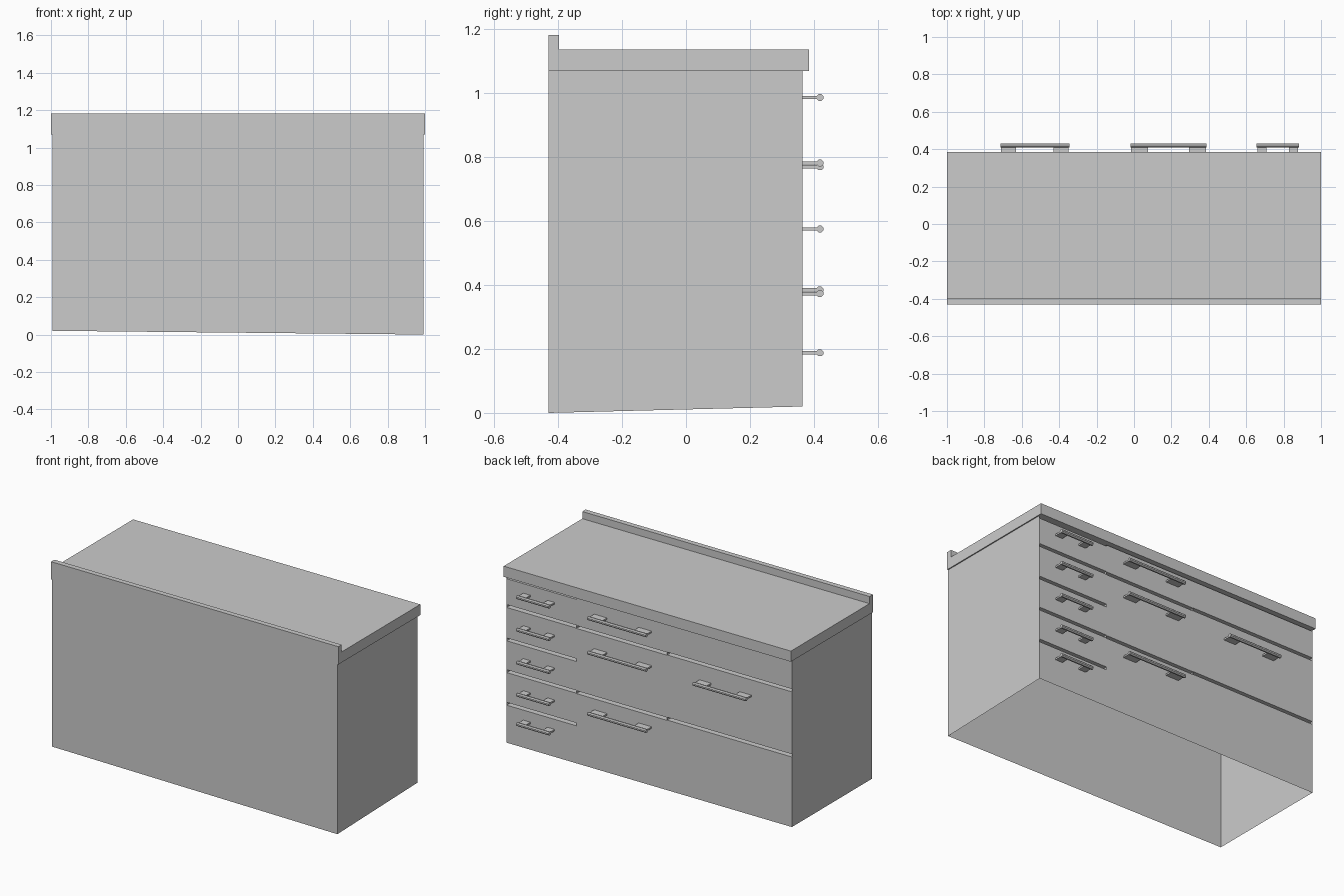
import bpy, bmesh
from math import pi
from mathutils import Vector, Matrix

if "Cube" in bpy.data.objects:
    bpy.data.objects.remove(bpy.data.objects["Cube"])

BACK, FRONT, HALF = -0.43, 0.365, 0.993    # body extents (drawers face +y)
TOP, BASE = 1.07, 0.02
GAP, DEPTH = 0.018, 0.05                   # drawer gap height and depth


def finish(bm, name):
    mesh = bpy.data.meshes.new(name)
    bm.to_mesh(mesh)
    bm.free()
    obj = bpy.data.objects.new(name, mesh)
    bpy.context.collection.objects.link(obj)
    return obj


def face(bm, pts):
    return bm.faces.new([bm.verts.new(p) for p in pts])


def add_box(bm, lo, hi):
    lo, hi = Vector(lo), Vector(hi)
    m = Matrix.Translation((lo + hi) / 2) @ Matrix.Diagonal((*(hi - lo), 1))
    bmesh.ops.create_cube(bm, size=1, matrix=m)


# Carcass: back and sides, open underneath, one corner slightly lower
bm = bmesh.new()
corners = [(-HALF, FRONT, BASE), (-HALF, BACK, BASE), (HALF, BACK, 0), (HALF, FRONT, BASE)]
for a, b in zip(corners, corners[1:]):
    face(bm, [a, b, (b[0], b[1], TOP), (a[0], a[1], TOP)])
bmesh.ops.remove_doubles(bm, verts=bm.verts, dist=1e-5)
finish(bm, "cabinet_carcass")


# Drawer fronts: each column is a profile with recessed gaps swept along x
def drawer_column(name, x0, x1, gaps, top_gap):
    bm = bmesh.new()
    inner = FRONT - DEPTH
    prof = [(inner, TOP), (inner, TOP - top_gap), (FRONT, TOP - top_gap)]
    for z in gaps:
        hi, lo = z + GAP / 2, z - GAP / 2
        prof += [(FRONT, hi), (inner, hi), (inner, lo), (FRONT, lo)]
        for x in (x0, x1):                 # gap ends between columns
            if abs(x) < HALF:
                face(bm, [(x, FRONT, hi), (x, inner, hi), (x, inner, lo), (x, FRONT, lo)])
    prof.append((FRONT, BASE))
    for p, q in zip(prof, prof[1:]):
        face(bm, [(x0, *p), (x1, *p), (x1, *q), (x0, *q)])
    finish(bm, name)


drawer_column("narrow_drawers", 0.507, HALF, (0.88, 0.67, 0.47, 0.265), 0.018)
drawer_column("middle_drawers", -0.125, 0.507, (0.878, 0.468), 0.01)
drawer_column("wide_drawers", -HALF, -0.125, (0.88, 0.47), 0.01)

# Worktop with raised lip: L profile swept along x
bm = bmesh.new()
profile = [(BACK, TOP), (0.385, TOP), (0.385, 1.137), (-0.397, 1.137), (-0.397, 1.182), (BACK, 1.182)]
cap = face(bm, [(-1, y, z) for y, z in profile])
ext = bmesh.ops.extrude_face_region(bm, geom=[cap])
bmesh.ops.translate(bm, vec=(2, 0, 0), verts=[v for v in ext["geom"] if isinstance(v, bmesh.types.BMVert)])
bmesh.ops.recalc_face_normals(bm, faces=bm.faces)
finish(bm, "worktop")


# Handles: round bar on two flat posts
def handle(name, x0, x1, z):
    bm = bmesh.new()
    m = Matrix.Translation(((x0 + x1) / 2, 0.419, z)) @ Matrix.Rotation(pi / 2, 4, 'Y') @ Matrix.Rotation(pi / 8, 4, 'Z')
    bmesh.ops.create_cone(bm, cap_ends=True, segments=8, radius1=0.0115, radius2=0.0115,
                          depth=x1 - x0, matrix=m)
    w = (x1 - x0) * 0.22
    for a in (x0 + 0.004, x1 - 0.004 - w):
        add_box(bm, (a, FRONT, z - 0.005), (a + w, 0.415, z + 0.005))
    finish(bm, name)


columns = {
    "narrow": (0.655, 0.882, (0.987, 0.782, 0.575, 0.373, 0.188)),
    "middle": (-0.02, 0.388, (0.987, 0.77, 0.385)),
    "wide": (-0.715, -0.345, (0.77,)),
}
for col, (x0, x1, heights) in columns.items():
    for i, z in enumerate(heights, 1):
        handle(f"{col}_drawer_handle_{i}", x0, x1, z)
